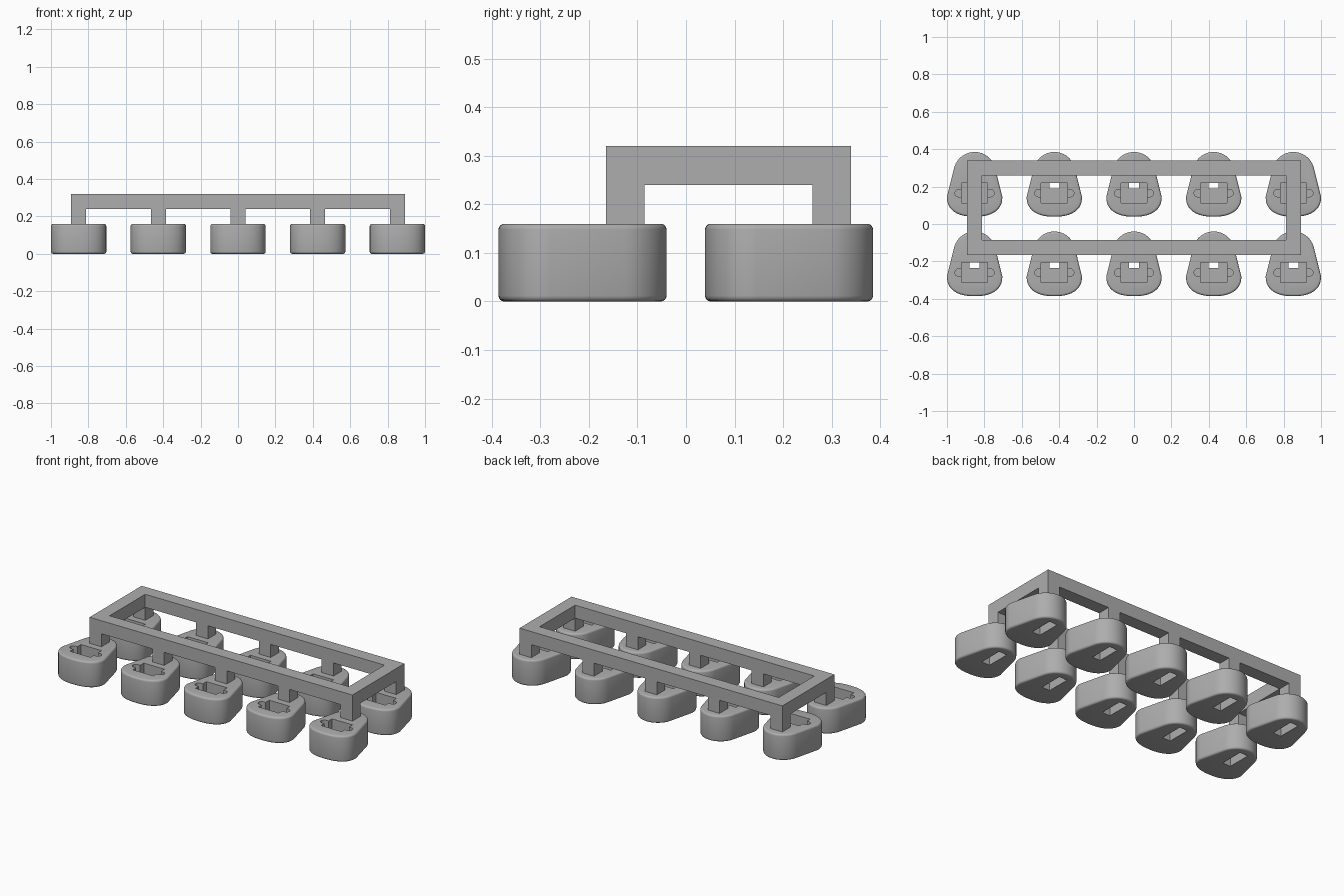
import bpy, bmesh, math

cube = bpy.data.objects.get("Cube")
if cube:
    bpy.data.objects.remove(cube, do_unlink=True)

grey = bpy.data.materials.new("plain_grey")
grey.use_nodes = True
colour = (0.42, 0.42, 0.42, 1)
grey.diffuse_color = colour
grey.node_tree.nodes["Principled BSDF"].inputs["Base Color"].default_value = colour


def add_object(name, bm):
    bmesh.ops.recalc_face_normals(bm, faces=bm.faces)
    mesh = bpy.data.meshes.new(name)
    bm.to_mesh(mesh)
    bm.free()
    mesh.materials.append(grey)
    obj = bpy.data.objects.new(name, mesh)
    bpy.context.collection.objects.link(obj)
    return obj


def prism(name, outline, z0, z1):
    bm = bmesh.new()
    face = bm.faces.new([bm.verts.new((x, y, z0)) for x, y in outline])
    top = bmesh.ops.extrude_face_region(bm, geom=[face])["geom"]
    verts = [v for v in top if isinstance(v, bmesh.types.BMVert)]
    bmesh.ops.translate(bm, vec=(0, 0, z1 - z0), verts=verts)
    return add_object(name, bm)


def block(name, x0, x1, y0, y1, z0, z1):
    return prism(name, [(x0, y0), (x1, y0), (x1, y1), (x0, y1)], z0, z1)


def arc(cx, cy, rx, ry, start, end, steps, power=1):
    pts = []
    for i in range(steps + 1):
        a = math.radians(start + (end - start) * i / steps)
        c, s = math.cos(a), math.sin(a)
        pts.append((cx + rx * math.copysign(abs(c) ** power, c),
                    cy + ry * math.copysign(abs(s) ** power, s)))
    return pts


# Pod body: round nose at the back, broad rounded base at the front
nose = arc(0, 0.272, 0.113, 0.113, 14, 166, 24)
base = arc(0, 0.145, 0.148, 0.106, 180, 360, 32, 0.85)
pod = prism("pod", nose + base, 0, 0.16)
bevel = pod.modifiers.new("rounded_rims", "BEVEL")
bevel.width = 0.012
bevel.segments = 4
bevel.limit_method = "ANGLE"
bevel.angle_limit = math.radians(60)

# Socket, side notches and underside slot cut into the pod
notch = arc(0.085, 0.165, 0.02, 0.02, -90, 90, 8) + arc(-0.085, 0.165, 0.02, 0.02, 90, 270, 8)
cutters = [
    block("socket_cutter", -0.07, 0.07, 0.113, 0.22, 0.06, 0.2),
    prism("notch_cutter", notch, 0.08, 0.2),
    block("slot_cutter", -0.027, 0.027, 0.19, 0.335, -0.05, 0.085),
]
for cutter in cutters:
    cutter.hide_render = True
    mod = pod.modifiers.new(cutter.name, "BOOLEAN")
    mod.operation = "DIFFERENCE"
    mod.solver = "EXACT"
    mod.object = cutter

bpy.context.view_layer.update()
baked = bpy.data.meshes.new_from_object(pod.evaluated_get(bpy.context.evaluated_depsgraph_get()))
pod.modifiers.clear()
pod.data = baked
for cutter in cutters:
    bpy.data.objects.remove(cutter, do_unlink=True)

bpy.ops.object.select_all(action="DESELECT")
pod.select_set(True)
bpy.context.view_layer.objects.active = pod
bpy.ops.object.shade_smooth_by_angle(angle=math.radians(35))

# Two rows of five pods, each with a post up to the frame
pitch = 0.426
half = 0.04
for row, shift in (("back", 0), ("front", -0.425)):
    post_y = 0.3 + shift
    for i in range(-2, 3):
        x = i * pitch
        if row == "back" and i == 0:
            unit = pod
        else:
            unit = pod.copy()
            bpy.context.collection.objects.link(unit)
        unit.name = f"{row}_pod_{i + 3}"
        unit.location = (x, shift, 0)
        block(f"{row}_post_{i + 3}", x - half, x + half,
              post_y - half, post_y + half, 0.155, 0.24)
    # Long rail over the row
    block(f"{row}_rail", -2 * pitch - half, 2 * pitch + half,
          post_y - half, post_y + half, 0.24, 0.32)

# Short rails closing the frame
for side, name in ((-1, "right_rail"), (1, "left_rail")):
    x = side * 2 * pitch
    block(name, x - half, x + half, -0.125 + half, 0.3 - half, 0.24, 0.32)
